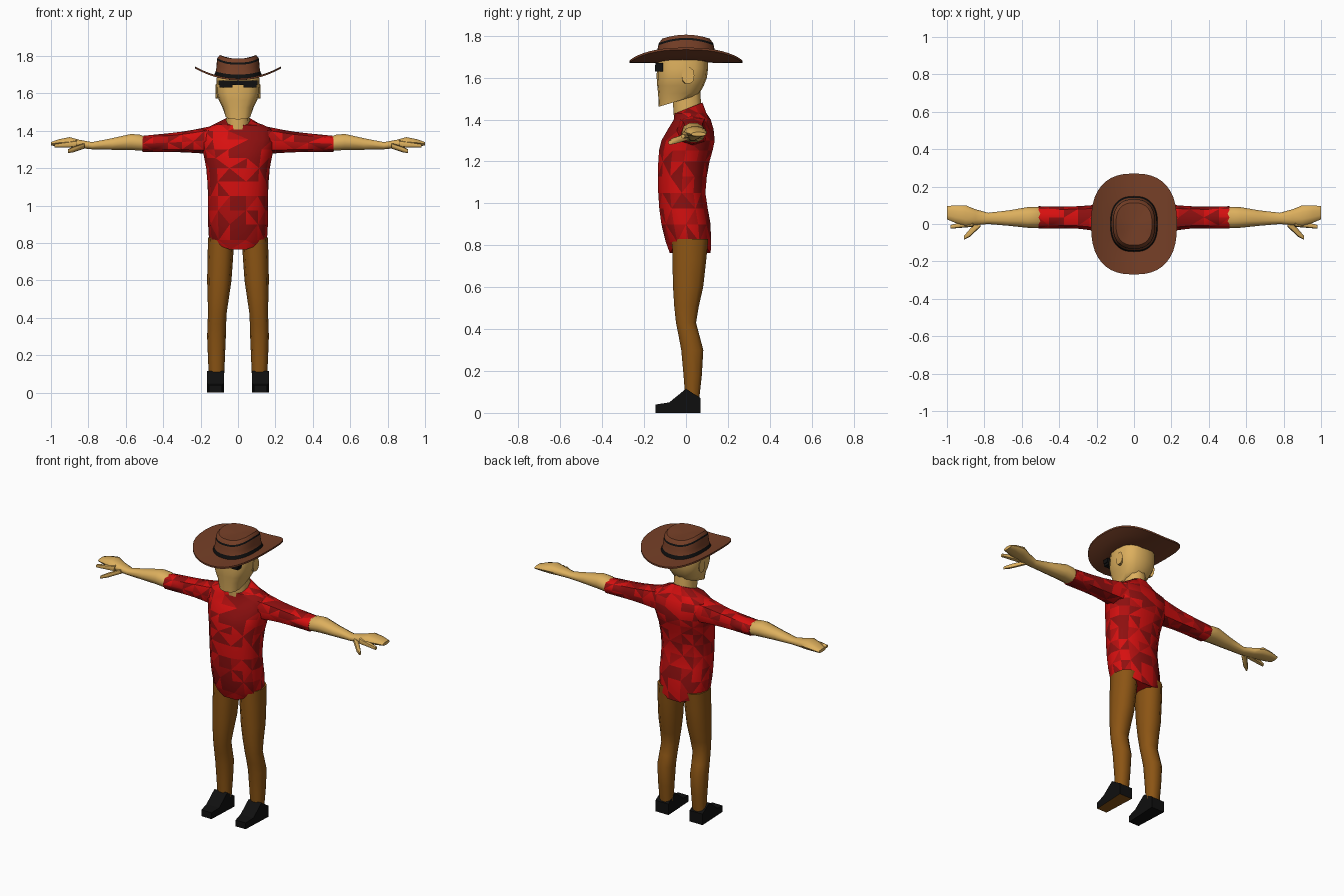
import bpy, bmesh, random
from math import cos, sin, pi, radians, copysign
from mathutils import Vector

random.seed(4)
if "Cube" in bpy.data.objects:
    bpy.data.objects.remove(bpy.data.objects["Cube"], do_unlink=True)


def material(name, *rgb):
    mat = bpy.data.materials.new(name)
    mat.use_nodes = True
    mat.diffuse_color = (*rgb, 1)
    shader = mat.node_tree.nodes["Principled BSDF"]
    shader.inputs["Base Color"].default_value = (*rgb, 1)
    shader.inputs["Roughness"].default_value = .8
    return mat


SKIN = material("skin", .72, .43, .11)
TROUSER = material("trouser brown", .26, .09, .007)
HAT = material("hat brown", .18, .05, .02)
BLACK = material("black", .005, .005, .005)
BRIGHT = material("bright red", .68, .005, .005)
MIDDLE = material("middle red", .46, .005, .005)
DARK = material("dark red", .27, .005, .005)
REDS = [BRIGHT, MIDDLE, DARK]


def finish(bm, name, mats, angle=50):
    bmesh.ops.recalc_face_normals(bm, faces=bm.faces[:])
    mesh = bpy.data.meshes.new(name)
    bm.to_mesh(mesh)
    bm.free()
    for mat in mats:
        mesh.materials.append(mat)
    ob = bpy.data.objects.new(name, mesh)
    bpy.context.collection.objects.link(ob)
    bpy.ops.object.select_all(action='DESELECT')
    ob.select_set(True)
    bpy.context.view_layer.objects.active = ob
    bpy.ops.object.shade_smooth_by_angle(angle=radians(angle))


def spread(keys, steps):
    """Fill in sections smoothly between the key sections."""
    keys = [Vector(key) for key in keys]
    padded = [keys[0], *keys, keys[-1]]
    sections = []
    for before, start, end, after in zip(padded, keys, keys[1:], padded[3:]):
        for i in range(steps):
            t = i / steps
            slope_in, slope_out = (end - before) / 2, (after - start) / 2
            ease = t * t * (3 - 2 * t)
            sections.append(start.lerp(end, ease) + slope_in * t * (1 - t) ** 2
                            - slope_out * t * t * (1 - t))
    return sections + [keys[-1]]


def power(value, exponent):
    return copysign(abs(value) ** (2 / exponent), value)


def loft(name, keys, mats, steps=1, sides=10, along_x=False, exponent=2.3,
         mirror=1, bands=(), patchwork=False, shape=None):
    """Skin sections of centre x, y, z, half width and half depth."""
    bm = bmesh.new()
    loops = []
    for x, y, z, width, depth in spread(keys, steps):
        loop = []
        for i in range(sides):
            angle = 2 * pi * i / sides
            u = width * power(cos(angle), exponent)
            v = depth * power(sin(angle), exponent)
            point = Vector((x, y + u, z + v) if along_x else (x + u, y + v, z))
            if shape:
                shape(point)
            point.x *= mirror
            loop.append(bm.verts.new(point))
        loops.append(loop)
    bm.faces.new(loops[0])
    bm.faces.new(loops[-1])
    for j, (low, high) in enumerate(zip(loops, loops[1:])):
        for i in range(sides):
            k = (i + 1) % sides
            quad = [low[i], low[k], high[k], high[i]]
            if patchwork:
                # Triangles with alternating diagonals
                turn = (i + j) % 2
                a, b, c, d = quad[turn:] + quad[:turn]
                bm.faces.new((a, b, c))
                bm.faces.new((a, c, d))
            else:
                bm.faces.new(quad).material_index = int(j in bands)
    if patchwork:
        for face in bm.faces:
            face.material_index = random.choice((0, 0, 1, 2, 2))
    finish(bm, name, mats)


def box(name, low, high, mat):
    bm = bmesh.new()
    bmesh.ops.create_cube(bm, size=1)
    low, high = Vector(low), Vector(high)
    for vert in bm.verts:
        vert.co = (low + high) / 2 + vert.co * (high - low)
    finish(bm, name, [mat])


# Shirt body with a hem raised at the sides and a collar lower in front
def hem_and_collar(point):
    if point.z < .76:
        point.z += .35 * abs(point.x)
    elif point.z > 1.44:
        point.z += .4 * point.y


loft("shirt_body", [(0, .02, .75, .15, .1), (0, 0, .9, .16, .12), (0, -.02, 1.05, .16, .115),
                    (0, -.01, 1.2, .17, .125), (0, .01, 1.3, .19, .13),
                    (0, .03, 1.4, .2, .09), (0, .01, 1.45, .07, .07)],
     REDS, steps=2, sides=14, patchwork=True, shape=hem_and_collar)


# Neck and head with a jaw that drops forward
def jaw(point):
    if point.z < 1.51:
        point.z += .3 * point.y


loft("neck", [(0, .01, 1.4, .065, .07), (0, 0, 1.55, .06, .07)], [SKIN])
loft("head", [(0, -.04, 1.5, .07, .09), (0, -.02, 1.6, .115, .12), (0, -.015, 1.72, .11, .12)],
     [SKIN], steps=3, sides=16, exponent=2.7, shape=jaw)


# Hat with a brim curled up at the sides and a sunken crown
def curl(point):
    if point.z < 1.72:
        point.z += 1.2 * point.x ** 2
    elif point.z > 1.76:
        point.z -= 1.5 * point.y ** 2


brim = [(size, 1.67) for size in (.5, .75, .9, 1)] + [(size, 1.68) for size in (1, .9, .75)]
crown = [(.55, 1.68), (.52, 1.7), (.5, 1.74), (.49, 1.78), (.48, 1.79),
         (.42, 1.805), (.3, 1.795), (.1, 1.785)]
base_band, top_band = len(brim), len(brim) + 3
loft("hat", [(0, 0, z, .23 * size, .27 * size) for size, z in brim + crown], [HAT, BLACK],
     sides=40, exponent=2.5, bands=(base_band, top_band), shape=curl)

# Dark glasses
box("glasses_bar", (-.105, -.146, 1.645), (.105, -.11, 1.67), BLACK)

for mirror, tag in ((1, "left"), (-1, "right")):
    # Lens and ear
    inner, outer = sorted((mirror * .03, mirror * .1))
    box(tag + "_lens", (inner, -.148, 1.63), (outer, -.11, 1.66), BLACK)
    loft(tag + "_ear", [(.1, 0, 1.6, .02, .03), (.12, .01, 1.61, .03, .04)],
         [SKIN], along_x=True, mirror=mirror)

    # Sleeve
    loft(tag + "_sleeve", [(.14, .03, 1.35, .08, .075), (.3, .035, 1.34, .06, .055),
                           (.51, .035, 1.33, .06, .043)],
         REDS, steps=3, sides=8, along_x=True, mirror=mirror, patchwork=True)

    # Forearm running into the palm and joined fingers
    loft(tag + "_forearm_hand", [(.5, .035, 1.33, .055, .04), (.57, .035, 1.34, .055, .045),
                                 (.78, .03, 1.32, .03, .02), (.9, .045, 1.34, .055, .027),
                                 (1, .06, 1.33, .035, .01)],
         [SKIN], steps=2, along_x=True, mirror=mirror)
    loft(tag + "_index_finger", [(.86, .005, 1.33, .02, .02), (.98, -.015, 1.32, .01, .01)],
         [SKIN], sides=8, along_x=True, mirror=mirror)
    loft(tag + "_thumb", [(.82, .01, 1.32, .025, .015), (.88, -.05, 1.3, .02, .015),
                          (.91, -.075, 1.29, .01, .01)],
         [SKIN], sides=8, along_x=True, mirror=mirror)

    # Trouser leg
    loft(tag + "_leg", [(.09, .02, .83, .07, .09), (.1, .01, .6, .065, .075),
                        (.11, 0, .43, .05, .05), (.115, .03, .3, .05, .055),
                        (.115, .03, .07, .04, .035)],
         [TROUSER], steps=2, mirror=mirror)

    # Shoe drawn from its side profile, narrowed at the toe
    bm = bmesh.new()
    profile = [(-.145, 0), (.07, 0), (.07, .07), (0, .115), (-.08, .05), (-.145, .04)]
    walls = []
    for edge in (-1, 1):
        wall = []
        for y, z in profile:
            half = .035 if y < -.1 else .045
            wall.append(bm.verts.new((mirror * .12 + edge * half, y, z)))
        bm.faces.new(wall)
        walls.append(wall)
    near, far = walls
    for i in range(len(profile)):
        face = bm.faces.new((near[i - 1], near[i], far[i], far[i - 1]))
        # The left shoe has a brown sole
        if mirror > 0 and not any(vert.co.z for vert in face.verts):
            face.material_index = 1
    finish(bm, tag + "_shoe", [BLACK, TROUSER], angle=30)
